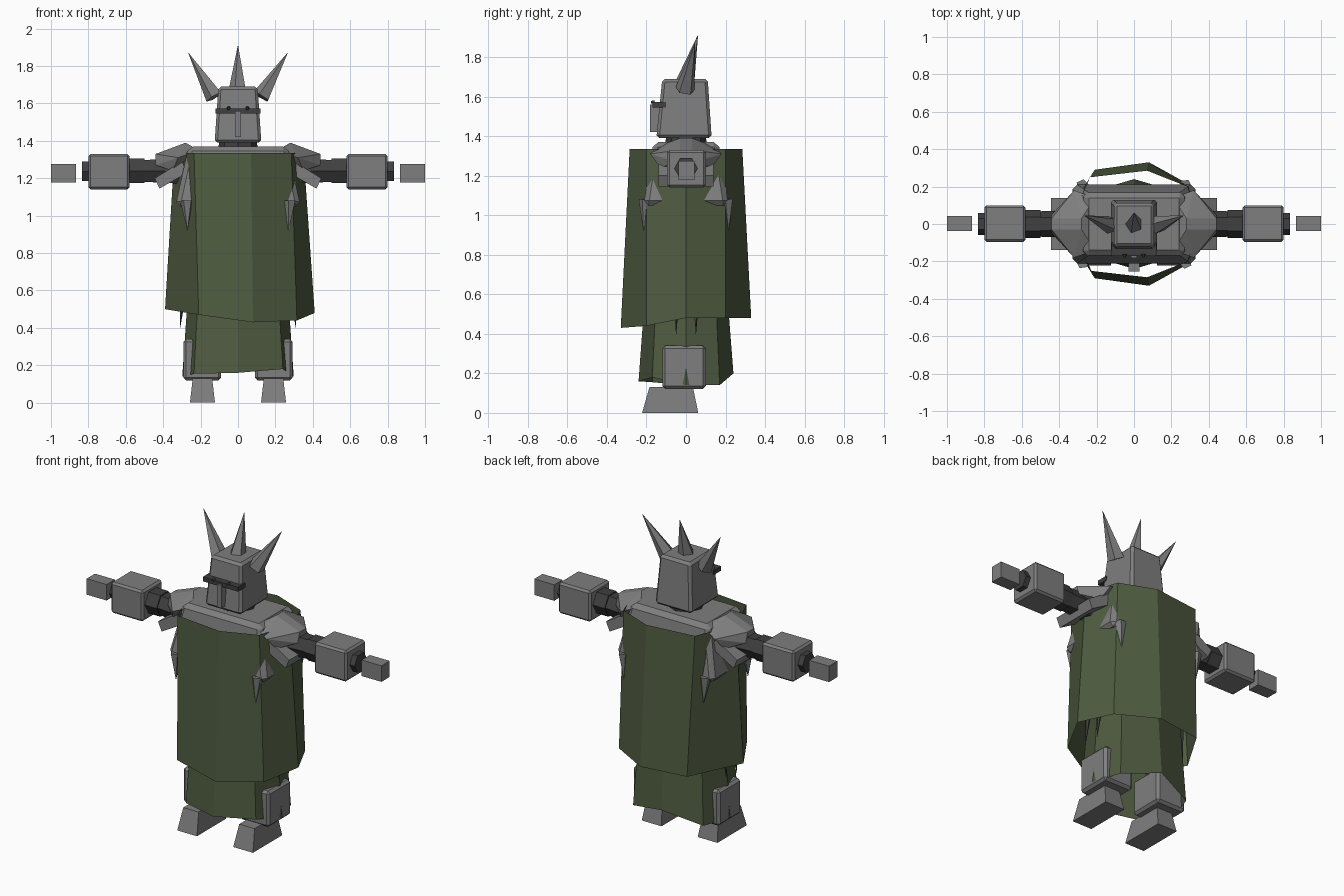
import bpy, bmesh
from math import cos, sin, pi
from mathutils import Vector

cube = bpy.data.objects.get("Cube")
if cube:
    bpy.data.objects.remove(cube, do_unlink=True)


def material(name, rgb):
    m = bpy.data.materials.new(name)
    m.use_nodes = True
    m.diffuse_color = (*rgb, 1)
    m.node_tree.nodes["Principled BSDF"].inputs["Base Color"].default_value = (*rgb, 1)
    return m


STEEL = material("steel_grey", (0.21, 0.21, 0.21))
DARK = material("dark_grey", (0.05, 0.05, 0.05))
GREEN = material("moss_green", (0.078, 0.105, 0.052))


def finish(name, bm, mat, bevel=0):
    bmesh.ops.recalc_face_normals(bm, faces=bm.faces)
    me = bpy.data.meshes.new(name)
    bm.to_mesh(me)
    bm.free()
    ob = bpy.data.objects.new(name, me)
    bpy.context.collection.objects.link(ob)
    me.materials.append(mat)
    if bevel:
        mod = ob.modifiers.new("bevel", "BEVEL")
        mod.width = bevel
        mod.segments = 1
    return ob


def loft(name, rings, mat, caps=True, bevel=0):
    """Skin a list of matching point rings."""
    bm = bmesh.new()
    vs = [[bm.verts.new(p) for p in r] for r in rings]
    n = len(vs[0])
    for a, b in zip(vs, vs[1:]):
        for i in range(n):
            j = (i + 1) % n
            bm.faces.new((a[i], a[j], b[j], b[i]))
    if caps:
        bm.faces.new(vs[0])
        bm.faces.new(vs[-1])
    return finish(name, bm, mat, bevel)


def rect(x, y, z, hx, hy):
    return [(x - hx, y - hy, z), (x + hx, y - hy, z), (x + hx, y + hy, z), (x - hx, y + hy, z)]


def block(name, low, high, mat, bevel=0):
    """Tapered box between two rectangles (x, y, z, half x, half y)."""
    return loft(name, [rect(*low), rect(*high)], mat, bevel=bevel)


def box(name, x, y, z, mat, bevel=0):
    """Straight box from three (min, max) ranges."""
    cx, cy, hx, hy = sum(x) / 2, sum(y) / 2, (x[1] - x[0]) / 2, (y[1] - y[0]) / 2
    return block(name, (cx, cy, z[0], hx, hy), (cx, cy, z[1], hx, hy), mat, bevel)


def tube(name, a, b, ra, rb, mat, sides=6):
    """Faceted tube or spike from a to b."""
    a, b = Vector(a), Vector(b)
    q = (b - a).to_track_quat("Z", "Y")
    rings = [[c + q @ Vector((r * cos(2 * pi * i / sides), r * sin(2 * pi * i / sides), 0))
              for i in range(sides)] for c, r in ((a, ra), (b, rb))]
    return loft(name, rings, mat)


def hull(name, pts, mat):
    bm = bmesh.new()
    for p in pts:
        bm.verts.new(p)
    bmesh.ops.convex_hull(bm, input=bm.verts[:])
    return finish(name, bm, mat)


def span(s, a, b):
    return tuple(sorted((s * a, s * b)))


# Head, visor and crown of spikes
block("helmet", (0, -0.01, 1.39, 0.125, 0.14), (0, -0.005, 1.69, 0.105, 0.115), STEEL, 0.015)
box("visor_band", (-0.12, 0.12), (-0.17, -0.1), (1.545, 1.572), DARK)
box("nose_guard", (-0.015, 0.015), (-0.182, -0.12), (1.42, 1.56), STEEL)
tube("neck", (0, 0, 1.3), (0, 0, 1.41), 0.11, 0.1, DARK, 8)
tube("crown_spike", (0, -0.005, 1.67), (0, 0.06, 1.91), 0.05, 0.001, STEEL, 5)
for s, side in ((1, "left"), (-1, "right")):
    tube(side + "_horn", (s * 0.125, -0.005, 1.635), (s * 0.265, 0.045, 1.87), 0.05, 0.001, STEEL, 5)
    tube(side + "_eye", (s * 0.05, -0.16, 1.572), (s * 0.05, -0.178, 1.572), 0.012, 0.006, DARK)

# Trunk
block("breastplate", (0, 0, 1.05, 0.335, 0.215), (0, 0, 1.37, 0.265, 0.165), STEEL, 0.025)
block("waist", (0, 0, 0.8, 0.22, 0.15), (0, 0, 1.06, 0.26, 0.17), DARK)
box("belt", (-0.25, 0.25), (-0.2, 0.2), (0.8, 0.87), DARK)
box("buckle", (-0.03, 0.03), (-0.255, -0.19), (0.79, 0.88), STEEL)

# Cloak and skirt: open faceted sheets, listed from one side across the front
def sheet(name, top, hem, top_z, front_z, back_z):
    def ring(pts, zf, zb):
        front = [(x, -y, z) for (x, y), z in zip(pts, zf)]
        back = [(x, y, z) for (x, y), z in zip(pts[1:-1], zb)]
        return front + back[::-1]
    flat = [top_z] * len(top)
    return loft(name, [ring(top, flat, flat), ring(hem, front_z, back_z)], GREEN, caps=False)


sheet("cloak",
      [(-0.34, 0), (-0.235, 0.25), (0.07, 0.285), (0.285, 0.2), (0.35, 0)],
      [(-0.39, 0), (-0.21, 0.29), (0.08, 0.33), (0.315, 0.2), (0.41, 0)],
      1.335, [0.5, 0.47, 0.43, 0.44, 0.48], [0.48, 0.48, 0.48])
sheet("skirt",
      [(-0.25, 0), (-0.2, 0.14), (0, 0.19), (0.2, 0.14), (0.25, 0)],
      [(-0.298, 0), (-0.235, 0.17), (0, 0.24), (0.24, 0.17), (0.298, 0)],
      0.84, [0.14, 0.155, 0.16, 0.18, 0.14], [0.14, 0.2, 0.14])

# Mirrored limbs and armour
for s, side in ((1, "left"), (-1, "right")):
    hull(side + "_shoulder_pad",
         [(s * x, k * y, z) for k in (1, -1) for x, y, z in (
             (0.21, 0.14, 1.35), (0.28, 0.03, 1.39), (0.32, 0.18, 1.31),
             (0.44, 0.03, 1.33), (0.44, 0.05, 1.27), (0.35, 0.13, 1.24))], STEEL)
    hull(side + "_shoulder_flap",
         [(s * x, y, z) for y in (-0.14, 0.14) for x, z in (
             (0.3, 1.29), (0.27, 1.23), (0.445, 1.2), (0.42, 1.145))], STEEL)
    tube(side + "_upper_arm", (s * 0.28, 0, 1.235), (s * 0.5, 0, 1.24), 0.075, 0.068, DARK)
    tube(side + "_forearm", (s * 0.5, 0, 1.24), (s * 0.6, 0, 1.24), 0.075, 0.075, DARK)
    box(side + "_gauntlet", span(s, 0.58, 0.8), (-0.095, 0.1), (1.14, 1.33), STEEL, 0.012)
    tube(side + "_wrist", (s * 0.78, 0, 1.237), (s * 0.833, 0, 1.237), 0.06, 0.06, DARK)
    box(side + "_hand", span(s, 0.865, 1), (-0.038, 0.042), (1.177, 1.275), STEEL)
    tube(side + "_thigh", (s * 0.15, 0, 0.85), (s * 0.19, 0, 0.3), 0.09, 0.07, DARK)
    box(side + "_greave", span(s, 0.09, 0.292), (-0.12, 0.1), (0.12, 0.34), STEEL, 0.015)
    block(side + "_foot", (s * 0.19, -0.08, 0, 0.067, 0.142), (s * 0.19, -0.075, 0.13, 0.052, 0.11), STEEL)
    for y, end in ((-1, "front"), (1, "back")):
        tube(f"{side}_{end}_chest_spike", (s * 0.275, y * 0.205, 1.08),
             (s * 0.27, y * 0.215, 0.92), 0.035, 0.001, STEEL, 5)
        tube(f"{side}_{end}_hip_spike", (s * 0.27, y * 0.05, 0.84),
             (s * 0.31, y * 0.05, 0.4), 0.04, 0.001, DARK, 5)
